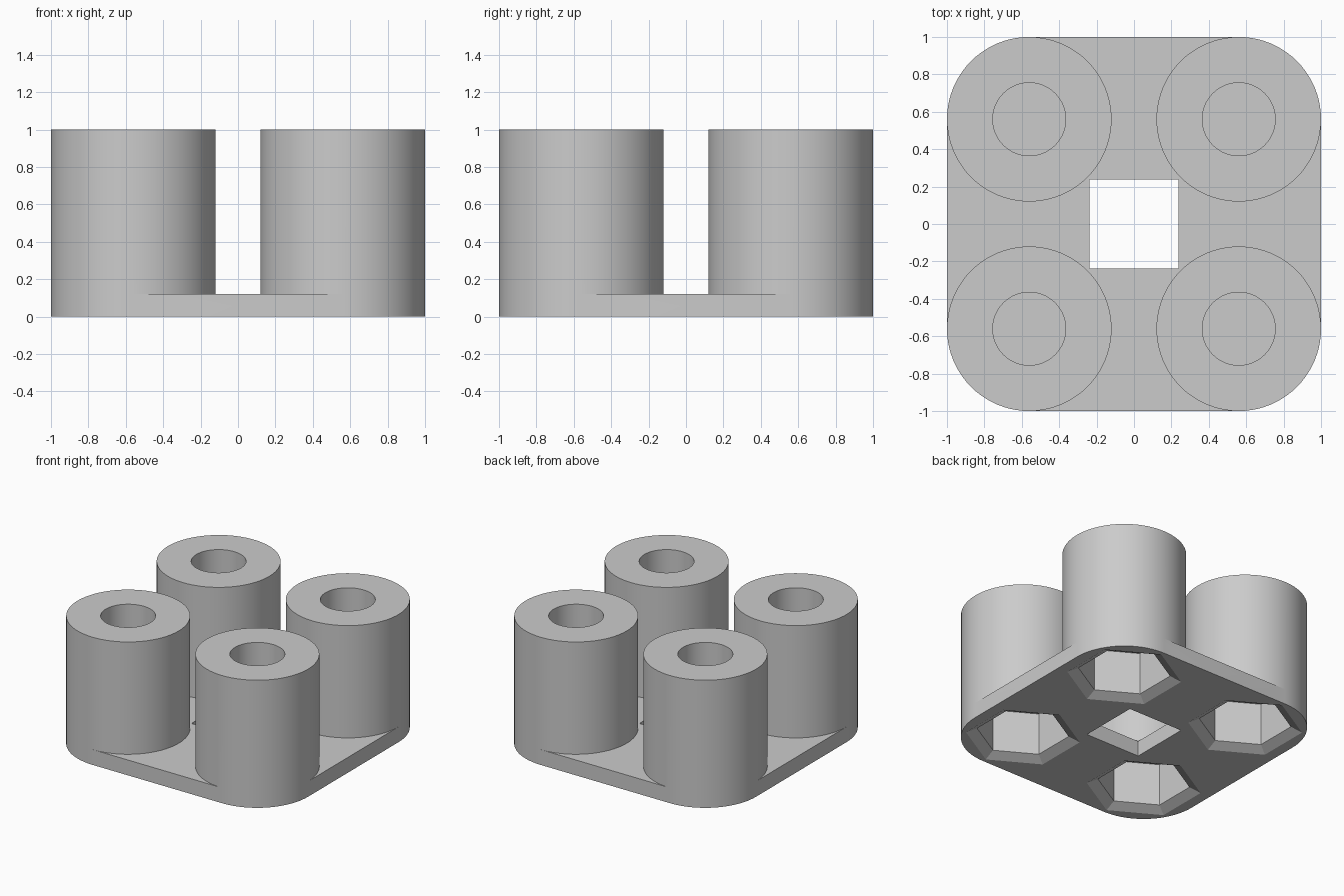
import bpy
import bmesh
from math import cos, sin, pi, radians

if "Cube" in bpy.data.objects:
    bpy.data.objects.remove(bpy.data.objects["Cube"])

SPACING, POST_R, BORE_R = 0.56, 0.44, 0.195
PLATE_H, POST_H = 0.12, 1.0
POCKET_TOP, BORE_FLOOR = 0.37, 0.40
SIDES = 80
CORNERS = [(SPACING, SPACING), (-SPACING, SPACING),
           (-SPACING, -SPACING), (SPACING, -SPACING)]

grey = bpy.data.materials.new("plain grey")
grey.use_nodes = True
colour = (0.6, 0.6, 0.6, 1)
grey.diffuse_color = colour
grey.node_tree.nodes["Principled BSDF"].inputs["Base Color"].default_value = colour


def ring(centre, radius, sides, start=0.0, arc=2 * pi):
    """Points on a circle or arc, counter-clockwise."""
    steps = sides if arc >= 2 * pi else sides + 1
    return [(centre[0] + radius * cos(start + arc * i / sides),
             centre[1] + radius * sin(start + arc * i / sides))
            for i in range(steps)]


def loft(name, levels):
    """Closed solid through outlines given as (points, z), bottom to top."""
    bm = bmesh.new()
    loops = [[bm.verts.new((x, y, z)) for x, y in pts] for pts, z in levels]
    n = len(loops[0])
    for low, high in zip(loops, loops[1:]):
        for i in range(n):
            j = (i + 1) % n
            bm.faces.new((low[i], low[j], high[j], high[i]))
    bm.faces.new(loops[0][::-1])
    bm.faces.new(loops[-1])
    mesh = bpy.data.meshes.new(name)
    bm.to_mesh(mesh)
    bm.free()
    mesh.materials.append(grey)
    obj = bpy.data.objects.new(name, mesh)
    bpy.context.collection.objects.link(obj)
    return obj


def combine(target, tool, operation):
    """Apply a boolean and discard the tool."""
    tool.hide_render = True
    bpy.context.view_layer.objects.active = target
    mod = target.modifiers.new(operation.lower(), "BOOLEAN")
    mod.operation, mod.solver, mod.object = operation, "EXACT", tool
    bpy.ops.object.modifier_apply(modifier=mod.name)
    bpy.data.objects.remove(tool)


# Rounded base plate
outline = []
for k, c in enumerate(CORNERS):
    outline += ring(c, POST_R, SIDES // 4, k * pi / 2, pi / 2)
body = loft("post_base", [(outline, 0), (outline, PLATE_H)])

# Square window in the middle of the plate
window = ring((0, 0), 0.237 * 2 ** 0.5, 4, pi / 4)
combine(body, loft("window_cutter", [(window, -0.1), (window, 0.3)]), "DIFFERENCE")

# Four posts
for c in CORNERS:
    circle = ring(c, POST_R, SIDES)
    combine(body, loft("post", [(circle, 0), (circle, POST_H)]), "UNION")

# Blind round bores from above, chamfered hexagonal pockets from below
for c in CORNERS:
    circle = ring(c, BORE_R, SIDES)
    combine(body, loft("bore_cutter", [(circle, BORE_FLOOR), (circle, 1.1)]), "DIFFERENCE")
    hexes = [(ring(c, r, 6, radians(30)), z) for r, z in
             ((0.45, -0.02), (0.33, 0.04), (0.33, POCKET_TOP))]
    combine(body, loft("pocket_cutter", hexes), "DIFFERENCE")

# Smooth round walls, crisp edges
bpy.ops.object.select_all(action="DESELECT")
body.select_set(True)
bpy.context.view_layer.objects.active = body
bpy.ops.object.shade_smooth_by_angle(angle=radians(25))
